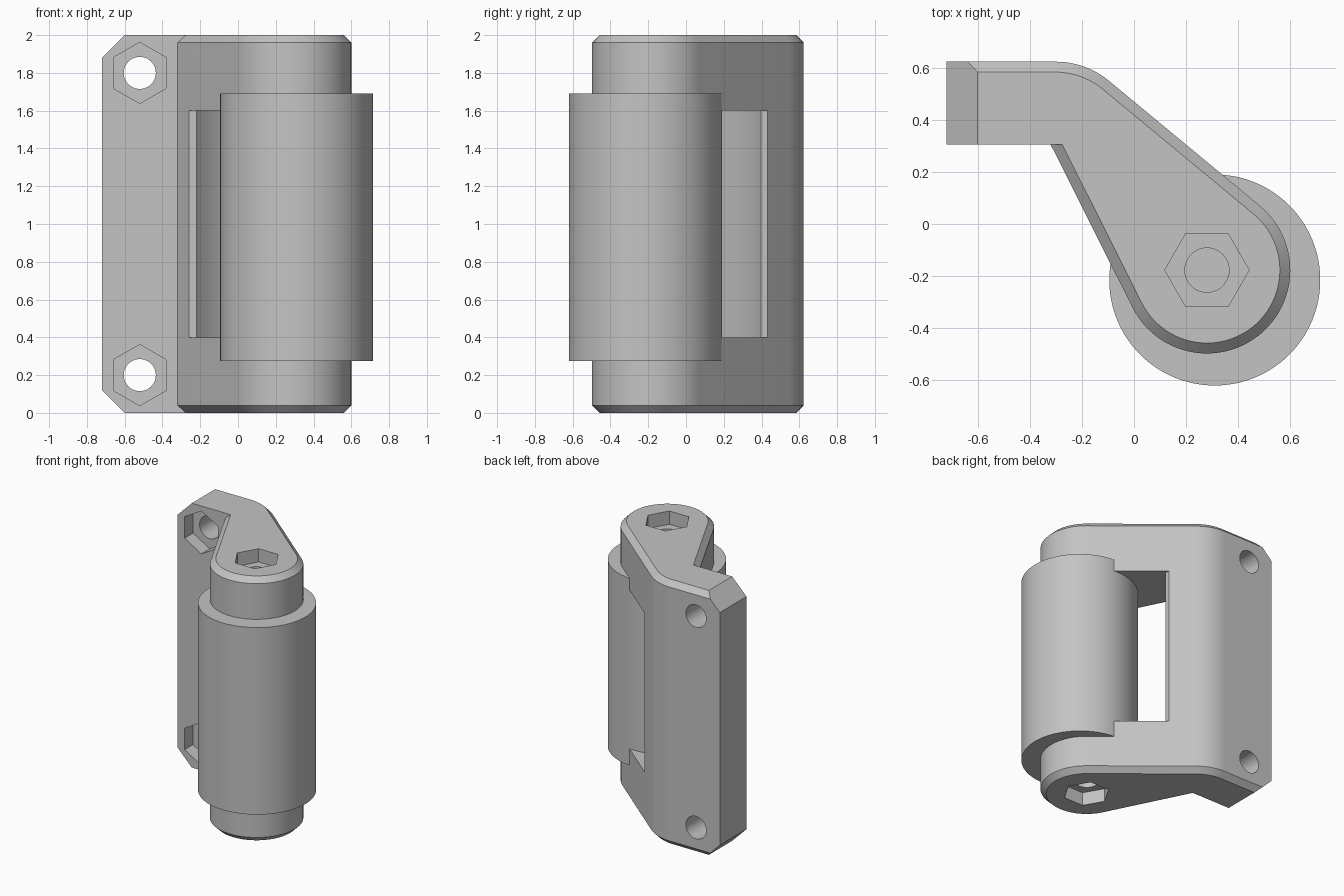
import bpy, bmesh, math
from mathutils import Vector

if "Cube" in bpy.data.objects:
    bpy.data.objects.remove(bpy.data.objects["Cube"])

PIVOT = Vector((0.28, -0.177))    # screw axis through the arm end
ROLLER = Vector((0.31, -0.215))   # roller axis
BEND = Vector((-0.30, 0.303))     # centre of the bend between flange and arm
R = 0.32                          # outer radius of bend and arm end
BACK, FRONT = 0.623, 0.305        # flange faces

grey = bpy.data.materials.new("plain_grey")
grey.diffuse_color = (0.55, 0.55, 0.55, 1)
grey.use_nodes = True
grey.node_tree.nodes["Principled BSDF"].inputs["Base Color"].default_value = grey.diffuse_color


def arc(c, r, a0, a1, n):
    """Points on an arc, angles in degrees."""
    angles = [math.radians(a0 + (a1 - a0) * i / n) for i in range(n + 1)]
    return [(c[0] + r * math.cos(a), c[1] + r * math.sin(a)) for a in angles]


def ngon(c, r, n, start=0):
    return arc(c, r, start, start + 360, n)[:-1]


def loft(name, rings):
    """Solid from a stack of matching 3D rings."""
    bm = bmesh.new()
    loops = [[bm.verts.new(p) for p in ring] for ring in rings]
    n = len(loops[0])
    for a, b in zip(loops, loops[1:]):
        for i in range(n):
            j = (i + 1) % n
            bm.faces.new((a[i], a[j], b[j], b[i]))
    bm.faces.new(loops[0])
    bm.faces.new(loops[-1])
    bmesh.ops.recalc_face_normals(bm, faces=bm.faces)
    mesh = bpy.data.meshes.new(name)
    bm.to_mesh(mesh)
    bm.free()
    mesh.materials.append(grey)
    ob = bpy.data.objects.new(name, mesh)
    bpy.context.collection.objects.link(ob)
    return ob


def prism(name, pts, lo, hi, axis="z"):
    place = (lambda p, t: (p[0], p[1], t)) if axis == "z" else (lambda p, t: (p[0], t, p[1]))
    return loft(name, [[place(p, t) for p in pts] for t in (lo, hi)])


def activate(ob):
    bpy.ops.object.select_all(action="DESELECT")
    ob.select_set(True)
    bpy.context.view_layer.objects.active = ob


def cut(ob, cutter):
    cutter.hide_render = True
    mod = ob.modifiers.new("cut", "BOOLEAN")
    mod.operation, mod.solver, mod.object = "DIFFERENCE", "EXACT", cutter
    activate(ob)
    bpy.ops.object.modifier_apply(modifier=mod.name)
    bpy.data.objects.remove(cutter)


def outline(d):
    """Bracket outline, with the arm and back edges moved inward by d."""
    corner = Vector((-0.32, FRONT))
    v = PIVOT - corner
    line = math.atan2(v.y, v.x) - math.asin(R / v.length)
    n_low = math.degrees(line) - 90
    along = PIVOT - BEND
    n_high = math.degrees(math.atan2(along.y, along.x)) + 90
    corner_x = corner.x + d / abs(math.cos(math.radians(n_low)))
    return ([(-0.72, FRONT), (corner_x, FRONT)]
            + arc(PIVOT, R - d, n_low, n_high, 48)
            + arc(BEND, R - d, n_high, 90, 12)
            + [(-0.72, BACK - d)])


# bracket body with chamfered top and bottom edges
bracket = loft("bracket", [[(x, y, z) for x, y in outline(d)]
                           for d, z in ((0.04, 0), (0, 0.04), (0, 1.96), (0.04, 2))])

# roller window: round wall with flared mouths
wall = arc(ROLLER, 0.665, 142.9, 113.3, 16)
window = wall + [(wall[-1][0], 0.75), (1, 0.75), (1, -0.8), (-0.6, -0.8), (-0.6, wall[0][1])]
cut(bracket, prism("window_cutter", window, 0.4, 1.6))

for s in (-1, 1):
    # clipped flange corners
    corner = [(-0.60, 1 + s), (-0.60, 1 + s * 1.2), (-0.9, 1 + s * 1.2),
              (-0.9, 1 + s * 0.70), (-0.72, 1 + s * 0.88)]
    cut(bracket, prism("corner_cutter", corner, 0.1, 0.9, "y"))
    # flange bolt holes with hexagonal nut pockets
    c = (-0.52, 1 + s * 0.8)
    cut(bracket, prism("bolt_cutter", ngon(c, 0.085, 40), 0.1, 0.9, "y"))
    cut(bracket, prism("nut_cutter", ngon(c, 0.162, 6, 30), 0.1, FRONT + 0.1, "y"))
    # axle holes and pockets in both arm ends
    lo, hi = sorted((1 + s * 0.5, 1 + s * 1.1))
    cut(bracket, prism("axle_cutter", ngon(PIVOT, 0.085, 40), lo, hi))
    lo, hi = sorted((1 + s * 0.9, 1 + s * 1.1))
    cut(bracket, prism("pocket_cutter", ngon(PIVOT, 0.162, 6), lo, hi))

# roller
roller = prism("roller", ngon(ROLLER, 0.405, 96), 0.275, 1.69)

for ob in (bracket, roller):
    activate(ob)
    bpy.ops.object.shade_smooth_by_angle(angle=math.radians(25))
